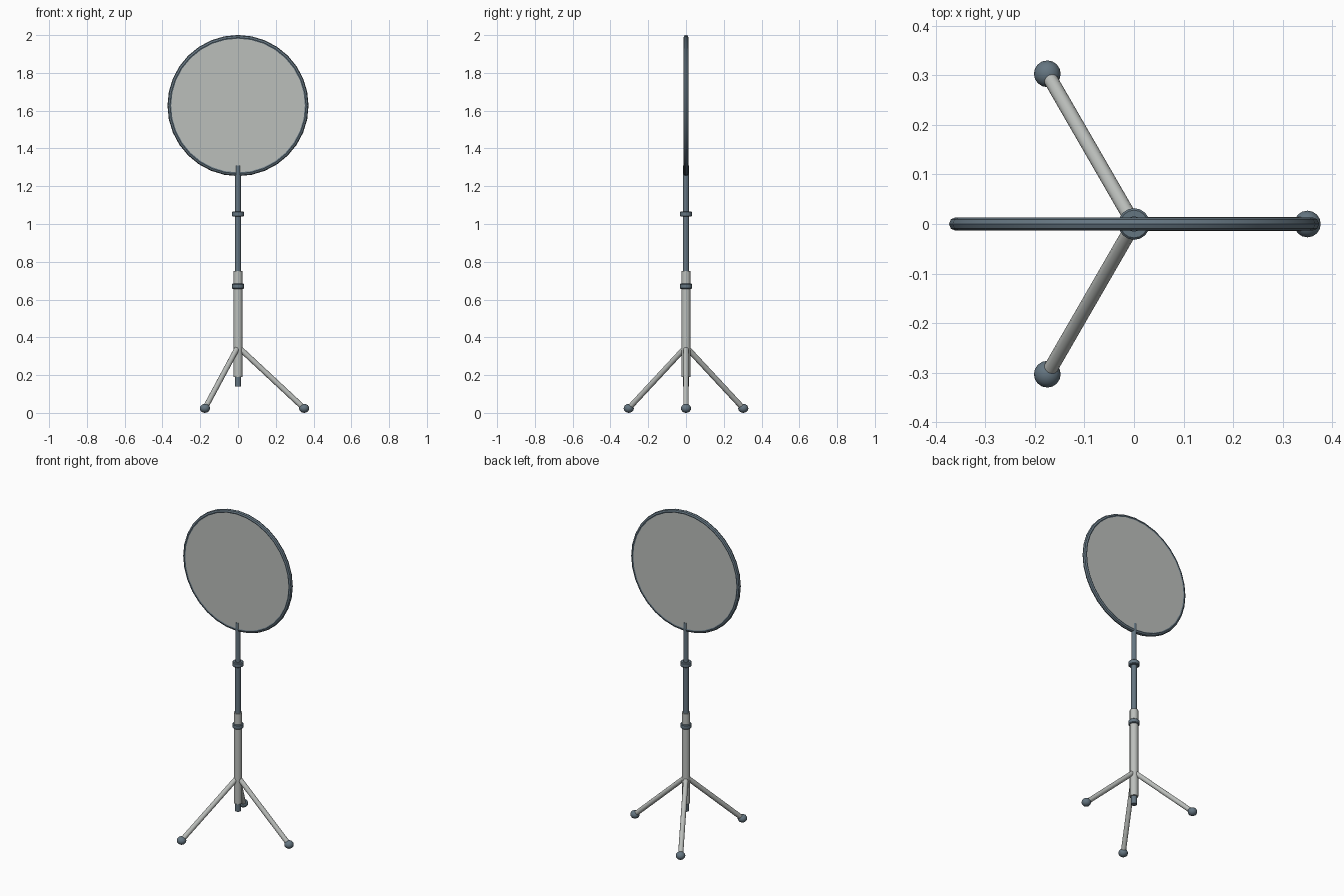
import bpy, math
from mathutils import Vector

if "Cube" in bpy.data.objects:
    bpy.data.objects.remove(bpy.data.objects["Cube"])


def material(name, color):
    m = bpy.data.materials.new(name)
    m.diffuse_color = color
    m.use_nodes = True
    m.node_tree.nodes["Principled BSDF"].inputs["Base Color"].default_value = m.diffuse_color
    return m


DARK = material("dark_metal", (0.13, 0.18, 0.22, 1))
LIGHT = material("light_metal", (0.5, 0.52, 0.5, 1))
FABRIC = material("panel_fabric", (0.5, 0.52, 0.5, 0.8))


def finish(name, mat):
    ob = bpy.context.object
    ob.name = name
    ob.data.materials.append(mat)
    bpy.ops.object.shade_smooth_by_angle(angle=math.radians(35))
    return ob


def rod(name, a, b, radius, mat, sides=16):
    a, b = Vector(a), Vector(b)
    d = b - a
    bpy.ops.mesh.primitive_cylinder_add(
        vertices=sides, radius=radius, depth=d.length, location=(a + b) / 2,
        rotation=d.to_track_quat('Z', 'Y').to_euler())
    return finish(name, mat)


def upright(name, z0, z1, radius, mat):
    return rod(name, (0, 0, z0), (0, 0, z1), radius, mat)


# Telescopic column
upright("outer_tube", 0.19, 0.75, 0.024, LIGHT)
upright("lower_pole", 0.14, 1.06, 0.0165, DARK)
upright("upper_pole", 1.04, 1.31, 0.0155, DARK)

# Clamp collars with bevelled edges
for name, z in (("lower_collar", 0.67), ("upper_collar", 1.053)):
    collar = upright(name, z - 0.014, z + 0.014, 0.032, DARK)
    bevel = collar.modifiers.new("bevel", 'BEVEL')
    bevel.width = 0.004
    bevel.segments = 1

# Tripod legs and flattened feet
for i in range(3):
    t = math.tau * i / 3
    foot = (0.35 * math.cos(t), 0.35 * math.sin(t), 0.024)
    rod(f"leg_{i + 1}", (0, 0, 0.35), foot, 0.0145, LIGHT, 12)
    bpy.ops.mesh.primitive_uv_sphere_add(segments=16, ring_count=8, radius=1, location=foot)
    bpy.context.object.scale = (0.027, 0.027, 0.024)
    finish(f"foot_{i + 1}", DARK)

# Round panel and its rim
CENTRE = (0, 0, 1.627)
bpy.ops.mesh.primitive_cylinder_add(vertices=32, radius=0.36, depth=0.022,
                                    location=CENTRE, rotation=(math.pi / 2, 0, 0))
finish("panel", FABRIC)
bpy.ops.mesh.primitive_torus_add(major_segments=32, minor_segments=8,
                                 major_radius=0.36, minor_radius=0.0135,
                                 location=CENTRE, rotation=(math.pi / 2, 0, 0))
finish("panel_rim", DARK)
